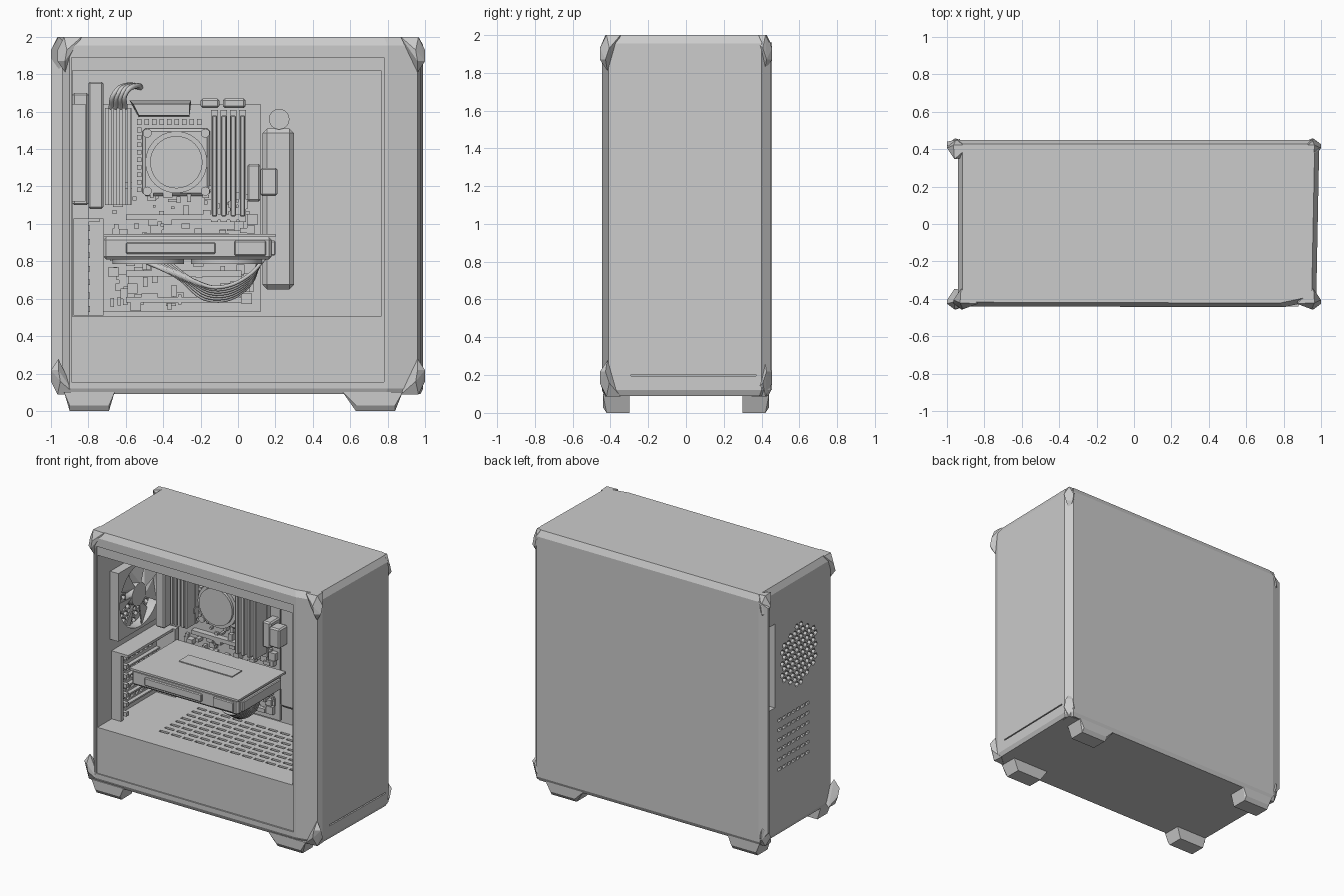
import bpy, bmesh, random
from math import sin, cos, pi, radians
from mathutils import Matrix, Vector

if "Cube" in bpy.data.objects:
    bpy.data.objects.remove(bpy.data.objects["Cube"])

random.seed(4)


def finish(name, bm, bevel=0, smooth=False):
    bmesh.ops.recalc_face_normals(bm, faces=bm.faces)
    me = bpy.data.meshes.new(name)
    bm.to_mesh(me)
    bm.free()
    ob = bpy.data.objects.new(name, me)
    bpy.context.collection.objects.link(ob)
    if bevel:
        m = ob.modifiers.new("bevel", 'BEVEL')
        m.width, m.segments = bevel, 1
    if smooth:
        bpy.ops.object.select_all(action='DESELECT')
        ob.select_set(True)
        bpy.context.view_layer.objects.active = ob
        bpy.ops.object.shade_smooth_by_angle(angle=radians(35))
    return ob


def boxes(name, specs, bevel=0):
    """Each spec is x0, x1, y0, y1, z0, z1."""
    bm = bmesh.new()
    for a, b, c, d, e, f in specs:
        mat = Matrix.Translation(((a + b) / 2, (c + d) / 2, (e + f) / 2)) @ Matrix.Diagonal((b - a, d - c, f - e, 1))
        bmesh.ops.create_cube(bm, size=1, matrix=mat)
    return finish(name, bm, bevel)


def cylinders(name, specs, axis, sides=32):
    """Each spec is centre, radius, depth; axis is X, Y or Z."""
    rot = {'X': Matrix.Rotation(pi / 2, 4, 'Y'), 'Y': Matrix.Rotation(pi / 2, 4, 'X'), 'Z': Matrix()}[axis]
    bm = bmesh.new()
    for c, r, d in specs:
        bmesh.ops.create_cone(bm, cap_ends=True, segments=sides, radius1=r, radius2=r, depth=d,
                              matrix=Matrix.Translation(c) @ rot)
    return finish(name, bm, smooth=sides > 12)


def hulls(name, groups):
    bm = bmesh.new()
    for pts in groups:
        vs = [bm.verts.new(p) for p in pts]
        bmesh.ops.convex_hull(bm, input=vs)
    return finish(name, bm)


def cut(target, cutter):
    cutter.hide_render = True
    m = target.modifiers.new("cut", 'BOOLEAN')
    m.operation, m.solver, m.object = 'DIFFERENCE', 'EXACT', cutter
    bpy.ops.object.select_all(action='DESELECT')
    bpy.context.view_layer.objects.active = target
    target.select_set(True)
    bpy.ops.object.modifier_apply(modifier=m.name)
    bpy.data.objects.remove(cutter)


# Outer shell: plan outline lofted up with chamfered top and bottom rims
outline = [(-0.94, -0.40), (-0.90, -0.44), (0.80, -0.445), (0.96, -0.41), (0.975, -0.37),
           (0.99, 0.40), (0.95, 0.45), (-0.94, 0.45)]
shell_pts = [(x * s, y * t, z) for z, s, t in ((0.09, 0.985, 0.97), (0.12, 1, 1), (1.955, 1, 1), (2.0, 0.975, 0.95))
             for x, y in outline]
case = hulls("case_shell", [shell_pts])

# Window recess, open interior and front panel groove
cut(case, boxes("c", [(-0.89, 0.78, -0.6, -0.432, 0.155, 1.89)]))
cut(case, boxes("c", [(-0.885, 0.765, -0.7, 0.37, 0.505, 1.82)]))
cut(case, boxes("c", [(0.965, 1.1, -0.29, 0.37, 0.195, 0.204)]))

# Vent slots in the power supply shroud
cut(case, boxes("c", [(x, x + 0.075, y, y + 0.022, 0.49, 0.6)
                      for x in [-0.5 + 0.1 * i for i in range(12)]
                      for y in [-0.24 + 0.065 * j for j in range(8)]]))

# Rear wall: fan grille, port opening and expansion slot vents
FY, FZ = -0.02, 1.38
holes = []
for i in range(-6, 7):
    for j in range(-6, 7):
        y, z = (i + 0.5 * (j % 2)) * 0.05, j * 0.044
        if y * y + z * z < 0.225 ** 2:
            holes.append(((-0.92, FY + y, FZ + z), 0.021, 0.2))
cut(case, cylinders("c", holes, 'X', 6))
cut(case, boxes("c", [(-1.1, -0.8, 0.27, 0.36, 1.08, 1.72)]))
cut(case, boxes("c", [(-1.1, -0.8, -0.14 + 0.055 * j, -0.10 + 0.055 * j, z, z + 0.022)
                      for z in [0.58 + 0.075 * i for i in range(6)] for j in range(7)]))

# Rear flange of the closed side panel
hulls("rear_flange", [[(x, y, z) for x, y, z in (
    (-0.93, 0.40, 0.12), (-0.93, 0.40, 1.96), (-1, 0.42, 0.2), (-1, 0.42, 1.92),
    (-1, 0.44, 0.2), (-1, 0.44, 1.92), (-0.93, 0.454, 0.12), (-0.93, 0.454, 1.96))]])

# Faceted corner caps, offsets measured inward from each corner
cap = [(0, .05, .07), (0, .03, .13), (.05, 0, .07), (.04, 0, .13), (.035, .035, 0),
       (.13, .03, 0), (.04, .11, 0), (.04, .04, .19), (.1, .1, .06)]
corners = []
for sx in (-1, 1):
    for sy in (-1, 1):
        for sz in (-1, 1):
            cx = 0.965 if (sx, sy, sz) == (-1, -1, 1) else 1.0
            cz = 2.0 if sz > 0 else 0.088
            corners.append([(sx * (cx - a), sy * (0.456 - b), cz - sz * c) for a, b, c in cap])
hulls("corner_caps", corners)

# Tapered feet
feet = []
for x0, x1, b0, b1 in ((-0.93, -0.66, -0.90, -0.69), (0.56, 0.88, 0.63, 0.84)):
    for s in (-1, 1):
        feet.append([(x0, s * .30, .1), (x1, s * .30, .1), (x0, s * .44, .1), (x1, s * .44, .1),
                     (b0, s * .30, 0), (b1, s * .30, 0), (b0, s * .42, 0), (b1, s * .42, 0),
                     (b0, s * .44, .03), (b1, s * .44, .03)])
hulls("feet", feet)

# Rear fan: frame, hub and pitched blades
frame = boxes("fan_frame", [(-0.884, -0.815, FY - .26, FY + .26, FZ - .26, FZ + .26)])
cut(frame, cylinders("c", [((-0.85, FY, FZ), 0.24, 0.3)], 'X', 40))
cylinders("fan_hub", [((-0.85, FY, FZ), 0.085, 0.055)], 'X')
blades = []
for k in range(7):
    rot = Matrix.Translation((-0.85, FY, FZ)) @ Matrix.Rotation(k * 2 * pi / 7, 4, 'X')
    blades.append([rot @ Vector((s * p + t, s * w, r)) for r, w, p in ((.07, .025, .022), (.23, .075, .025))
                   for s in (-1, 1) for t in (-.004, .004)])
hulls("fan_blades", blades)

# Main board with scattered small components
boxes("main_board", [(-0.80, 0.12, 0.335, 0.355, 0.53, 1.64)])
parts = []
for _ in range(130):
    x, z = random.uniform(-0.68, 0.08), random.uniform(0.55, 1.22)
    w, h = random.uniform(.006, .03), random.uniform(.006, .03)
    parts.append((x - w, x + w, random.uniform(.28, .325), .34, z - h, z + h))
for i in range(9):
    parts.append((-0.54 + .04 * i, -0.515 + .04 * i, .29, .34, 1.53, 1.56))
    parts.append((-0.54, -0.515, .29, .34, 1.17 + .04 * i, 1.195 + .04 * i))
boxes("board_components", parts)
boxes("card_slots", [(-0.6, 0.02, 0.29, 0.34, z, z + 0.03) for z in (0.58, 0.72, 1.02)])

# Port cover and finned heatsinks
boxes("port_cover", [(-0.80, -0.72, 0.14, 0.34, 1.08, 1.76), (-0.885, -0.80, 0.26, 0.34, 1.1, 1.7)], 0.01)
boxes("side_heatsink", [(-0.71 + .03 * i, -0.692 + .03 * i, 0.2, 0.32, 1.1, 1.62) for i in range(5)]
      + [(-0.71, -0.57, 0.3, 0.34, 1.1, 1.62)])
hulls("top_heatsink", [[(-.56, .2, 1.64), (-.26, .2, 1.64), (-.53, .2, 1.58), (-.26, .2, 1.58),
                        (-.58, .34, 1.66), (-.25, .34, 1.66), (-.53, .34, 1.57), (-.26, .34, 1.57)]])

# Processor cooler pump with mounting plate and screws
CX, CZ = -0.33, 1.33
boxes("cooler_mount", [(CX - .18, CX + .18, .29, .325, CZ - .18, CZ + .18)], 0.015)
cylinders("cooler_pump", [((CX, .27, CZ), .165, .1), ((CX, .215, CZ), .14, .03)], 'Y', 40)
cylinders("cooler_screws", [((CX + a * .155, .275, CZ + b * .155), .024, .05)
                            for a in (-1, 1) for b in (-1, 1)], 'Y', 16)

# Memory sticks in their sockets
xs = [-0.14, -0.09, -0.04, 0.01]
boxes("memory_sticks", [(x, x + .028, .16, .33, 1.04, 1.58) for x in xs], 0.005)
boxes("memory_sockets", [(x - .004, x + .032, .29, .34, 1.01, 1.61) for x in xs])
boxes("power_plugs", [(.05, .12, .22, .34, 1.12, 1.32), (.12, .21, .2, .3, 1.15, 1.3),
                      (-.2, -.1, .29, .34, 1.62, 1.67), (-.08, .04, .29, .34, 1.62, 1.67)], 0.01)

# Graphics card: body, back plate, edge details and lower fans
boxes("graphics_card", [(-0.72, 0.18, -0.26, 0.28, 0.81, 0.93)], 0.015)
boxes("graphics_back_plate", [(-0.72, 0.2, -0.28, 0.29, 0.93, 0.945),
                              (-0.5, -0.05, 0.0, 0.12, 0.94, 0.952)])
boxes("graphics_edge_trim", [(-0.60, -0.12, -0.275, -0.25, 0.84, 0.90), (-0.02, 0.15, -0.275, -0.25, 0.83, 0.91),
                             (0.17, 0.20, -0.22, 0.24, 0.83, 0.91)], 0.006)
cylinders("graphics_fans", [((x, 0.0, 0.80), .19, .03) for x in (-0.48, -0.06)], 'Z')

# Expansion slot cage and covers
boxes("slot_cage", [(-0.88, -0.72, 0.27, 0.31, 0.51, 1.03), (-0.88, -0.80, -0.27, -0.24, 0.51, 1.03),
                    (-0.88, -0.74, -0.27, 0.31, 1.01, 1.03)])
boxes("slot_covers", [(-0.88, -0.85, -0.24, 0.27, z + .05, z + .062) for z in [.51 + .072 * i for i in range(7)]]
      + [(-0.86, -0.79, -0.22, -0.19, .53 + .072 * i, .56 + .072 * i) for i in range(7)])

# Cable cover bar with a rounded knob above
boxes("cable_cover", [(0.13, 0.30, 0.30, 0.37, 0.65, 1.51)], 0.025)
cylinders("cable_knob", [((0.22, 0.34, 1.56), 0.055, 0.07)], 'Y', 24)


# Bundled cables
def cable(name, pts, r=0.011):
    cu = bpy.data.curves.new(name, 'CURVE')
    cu.dimensions, cu.bevel_depth, cu.bevel_resolution, cu.resolution_u = '3D', r, 1, 6
    sp = cu.splines.new('BEZIER')
    sp.bezier_points.add(len(pts) - 1)
    for b, p in zip(sp.bezier_points, pts):
        b.co = p
        b.handle_left_type = b.handle_right_type = 'AUTO'
    bpy.context.collection.objects.link(bpy.data.objects.new(name, cu))


for i in range(7):
    d = 0.02 * i
    cable("card_cable", [(-0.50 + d, .30, .80), (-0.33 + d, .2 - d, .72 - d * .3), (-0.14 + d * .4, .12 - d, .59 + d * .6),
                         (0.05, .10 - d, .66 + d * .5), (0.12 + d * .3, .12 - d, .83)])
for i in range(4):
    cable("fan_cable", [(-.68 + .025 * i, .30, 1.62), (-.66 + .02 * i, .24, 1.70), (-.60 + .02 * i, .30, 1.74),
                        (-.52, .37, 1.73)], 0.014)
